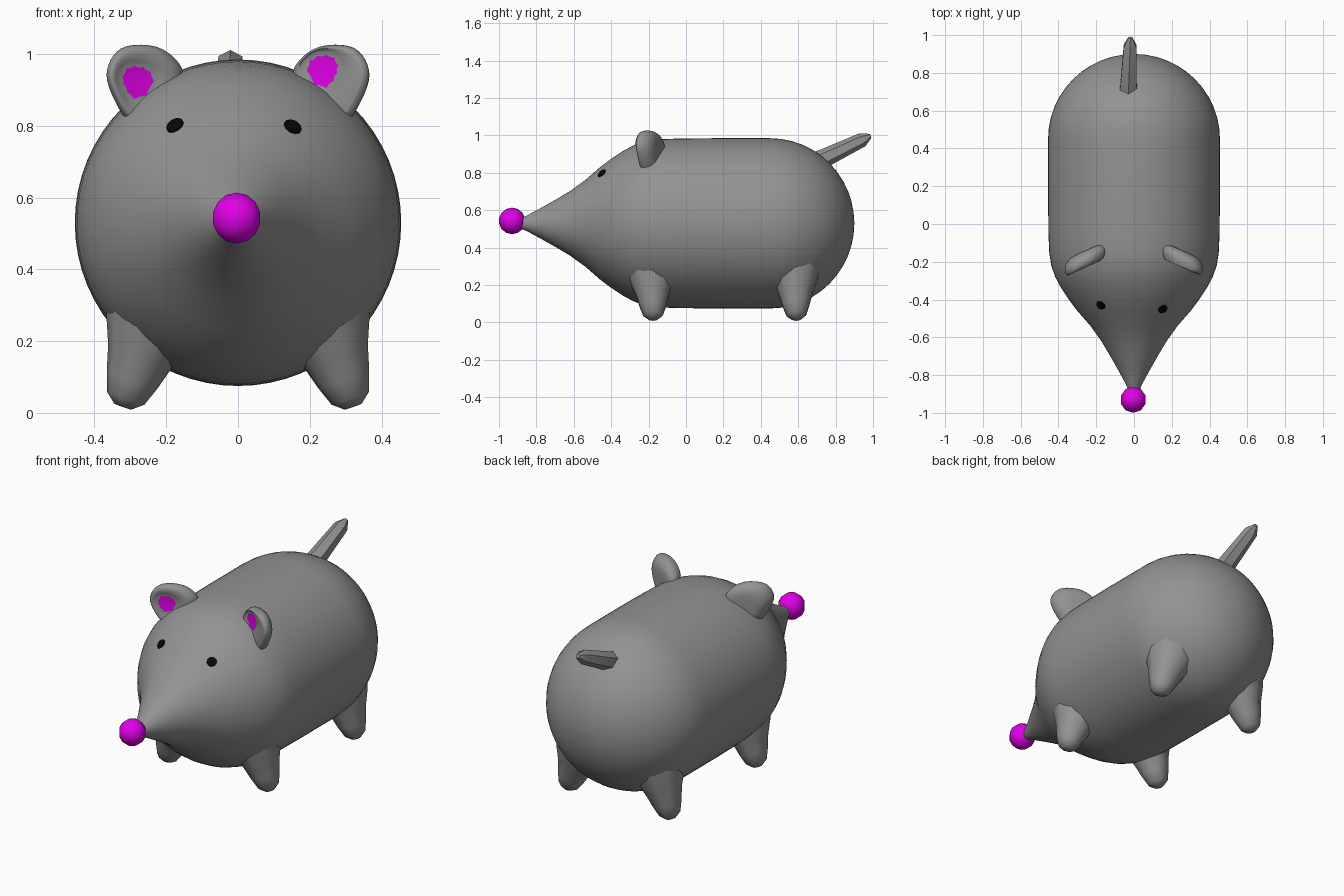
import bpy, bmesh, math
from mathutils import Vector

if "Cube" in bpy.data.objects:
    bpy.data.objects.remove(bpy.data.objects["Cube"])


def material(name, rgb):
    m = bpy.data.materials.new(name)
    m.diffuse_color = (*rgb, 1)
    m.use_nodes = True
    m.node_tree.nodes["Principled BSDF"].inputs["Base Color"].default_value = m.diffuse_color
    return m


GREY = material("grey", (0.29, 0.29, 0.29))
PINK = material("magenta", (0.75, 0.0, 0.8))
BLACK = material("black", (0.002, 0.002, 0.002))


def finish(name, bm, mats, angle=50):
    bmesh.ops.remove_doubles(bm, verts=bm.verts, dist=1e-5)
    bmesh.ops.recalc_face_normals(bm, faces=bm.faces)
    me = bpy.data.meshes.new(name)
    bm.to_mesh(me)
    bm.free()
    ob = bpy.data.objects.new(name, me)
    bpy.context.collection.objects.link(ob)
    for m in mats:
        me.materials.append(m)
    bpy.ops.object.select_all(action='DESELECT')
    ob.select_set(True)
    bpy.context.view_layer.objects.active = ob
    bpy.ops.object.shade_smooth_by_angle(angle=math.radians(angle))
    return ob


def bridge(bm, rings):
    """Skin a list of equal vertex rings and cap both ends; returns the caps."""
    n = len(rings[0])
    for a, b in zip(rings, rings[1:]):
        for i in range(n):
            j = (i + 1) % n
            bm.faces.new((a[i], a[j], b[j], b[i]))
    return bm.faces.new(rings[0]), bm.faces.new(rings[-1][::-1])


def tube(name, start, axis, profile, sides, mat, angle=50, turn=0.0):
    """Round shape along an axis from (distance, radius) pairs."""
    axis = Vector(axis).normalized()
    u = axis.orthogonal().normalized() if abs(axis.x) > 0.9 else \
        (Vector((1, 0, 0)) - axis * axis.x).normalized()
    v = axis.cross(u)
    bm = bmesh.new()
    rings = []
    for d, r in profile:
        c = Vector(start) + axis * d
        rings.append([bm.verts.new(c + r * (u * math.cos(t) + v * math.sin(t)))
                      for t in (2 * math.pi * i / sides + turn for i in range(sides))])
    bridge(bm, rings)
    return finish(name, bm, [mat], angle)


CZ = 0.53
# body: pointed snout, straight barrel, round rear
body = [(-0.9, 0.022), (-0.85, 0.042), (-0.78, 0.08), (-0.7, 0.125), (-0.62, 0.173),
        (-0.54, 0.23), (-0.46, 0.3), (-0.4, 0.345), (-0.34, 0.385), (-0.28, 0.417),
        (-0.22, 0.438), (-0.15, 0.449), (-0.05, 0.453), (0.14, 0.455)]
body += [(0.45 + 0.45 * math.sin(a), 0.455 * math.cos(a))
         for a in (math.radians(7.5 * i) for i in range(12))] + [(0.9, 0.002)]
tube("body", (0, 0, CZ), (0, 1, 0), body, 64, GREY)

# nose
bm = bmesh.new()
bmesh.ops.create_uvsphere(bm, u_segments=10, v_segments=7, radius=0.071)
bmesh.ops.translate(bm, verts=bm.verts, vec=(-0.004, -0.93, 0.543))
finish("nose", bm, [PINK])

# tail: flattened bar with a blunt point
tail = tube("tail", (-0.03, 0.70, 0.86), (0.01, 0.27, 0.13),
            [(0, 0.056), (0.04, 0.05), (0.27, 0.038), (0.318, 0.012)], 6, GREY, 40, math.pi / 6)

# feet: blunt cones flaring into the belly
for side, s in (("left", -1), ("right", 1)):
    for end, y in (("front", -0.175), ("back", 0.59)):
        tube(f"{end}_{side}_foot", (s * 0.22, y - 0.01, 0.31), (s * 0.10, 0.01, -0.29),
             [(0, 0.15), (0.08, 0.128), (0.16, 0.095), (0.23, 0.075), (0.285, 0.055),
              (0.31, 0.025)], 10, GREY)


def radius_at(y):
    for (y0, r0), (y1, r1) in zip(body, body[1:]):
        if y0 <= y <= y1:
            return r0 + (r1 - r0) * (y - y0) / (y1 - y0), (r1 - r0) / (y1 - y0)


# eyes: thin discs lying on the head
for name, y, x, z in (("left_eye", -0.43, -0.188, 0.82), ("right_eye", -0.45, 0.16, 0.81)):
    r, slope = radius_at(y)
    a = math.atan2(z - CZ, x)
    out = Vector((math.cos(a), 0, math.sin(a)))
    normal = (out - Vector((0, slope, 0))).normalized()
    point = Vector((0, y, CZ)) + out * r
    tube(name, point - normal * 0.003, normal, [(0, 0.027), (0.008, 0.025)], 10, BLACK, 30)

# ears: rounded flaps, turned outwards, with a coloured inner face
OUTLINE = [(0.13, 0.94), (0.165, 0.99), (0.215, 1.03), (0.29, 1.035), (0.345, 1.022),
           (0.38, 0.955), (0.365, 0.90), (0.34, 0.85), (0.30, 0.78), (0.19, 0.80)]
for name, s, px, pz in (("left_ear", -1, 0.278, 0.932), ("right_ear", 1, 0.235, 0.963)):
    bm = bmesh.new()
    rings = []
    # (depth, scale, centre x, centre z)
    for d, k, cx, cz in ((-0.03, 0.45, px, pz), (-0.04, 0.55, px, pz),
                         (-0.045, 0.86, 0.26, 0.94), (0.0, 1.0, 0.26, 0.94),
                         (0.045, 0.8, 0.26, 0.93), (0.05, 0.4, 0.26, 0.92)):
        ring = []
        for x, z in OUTLINE:
            x = cx + (x - 0.26) * k
            z = cz + (z - 0.94) * k
            ring.append(bm.verts.new((s * x, -0.15 - (x - 0.17) * 0.45 + d, z)))
        rings.append(ring)
    bridge(bm, rings)[0].material_index = 1
    ear = finish(name, bm, [GREY, PINK], 80)
    sub = ear.modifiers.new("smooth", 'SUBSURF')
    sub.levels = sub.render_levels = 2
